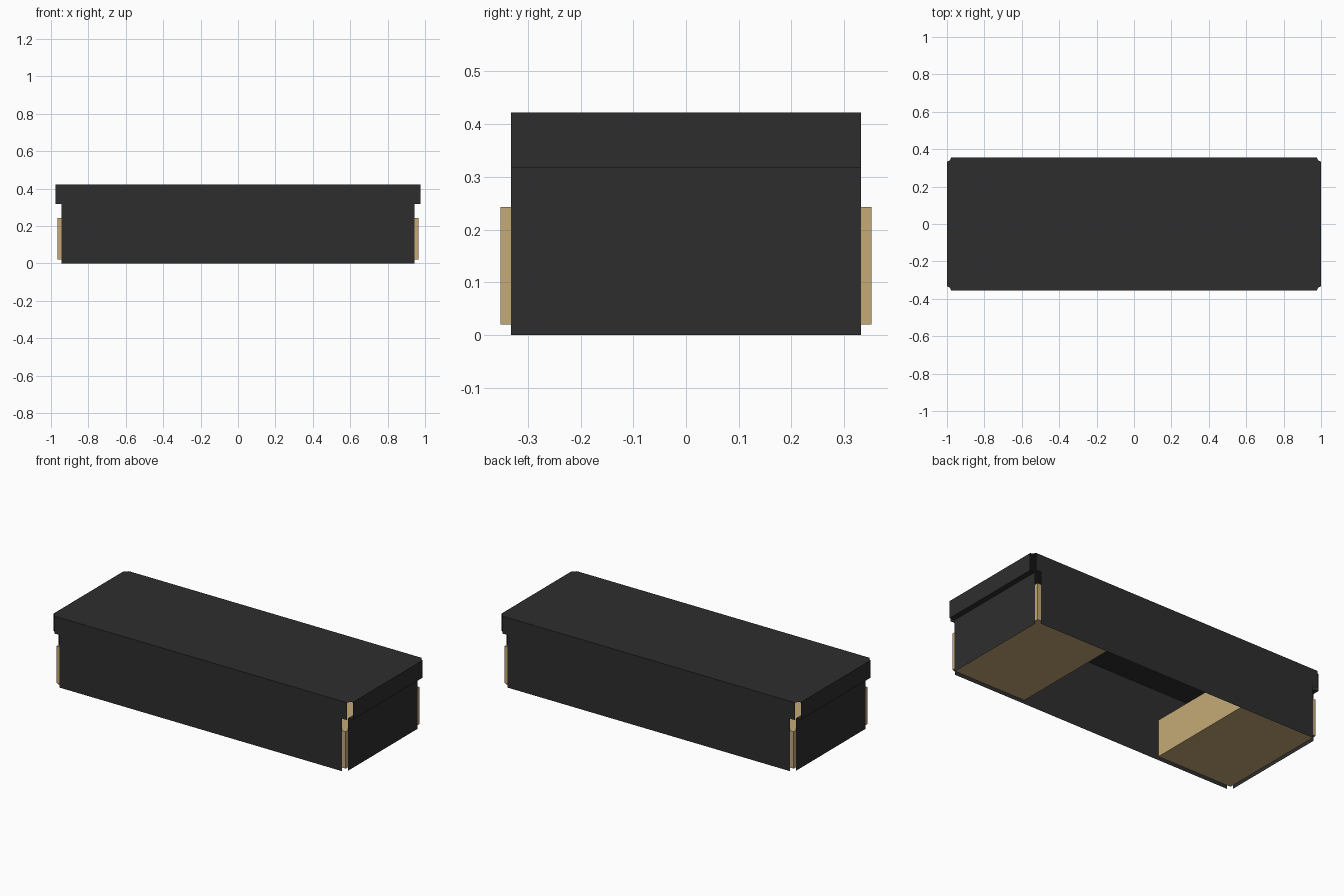
import bpy
import bmesh

old = bpy.data.objects.get("Cube")
if old:
    bpy.data.objects.remove(old, do_unlink=True)


def material(name, rgb):
    mat = bpy.data.materials.new(name)
    mat.use_nodes = True
    color = (*rgb, 1)
    mat.diffuse_color = color
    mat.node_tree.nodes["Principled BSDF"].inputs["Base Color"].default_value = color
    return mat


charcoal = material("charcoal fabric", (0.027, 0.027, 0.027))
wood = material("pale wood", (0.56, 0.40, 0.18))

# Overall sizes: panel planes and the overhang under the lid
X, Y, H = 1.0, 0.355, 0.422
STEP_Z, OVERHANG, GAP = 0.317, 0.033, 0.023


def finish(name, bm, mat):
    mesh = bpy.data.meshes.new(name)
    bm.to_mesh(mesh)
    bm.free()
    mesh.materials.append(mat)
    obj = bpy.data.objects.new(name, mesh)
    bpy.context.collection.objects.link(obj)
    return obj


def sheet(name, points):
    bm = bmesh.new()
    bm.faces.new([bm.verts.new(p) for p in points])
    return finish(name, bm, charcoal)


def box(name, low, high, mat):
    bm = bmesh.new()
    bmesh.ops.create_cube(bm, size=1)
    for v in bm.verts:
        v.co = [(l + h) / 2 + c * (h - l) for l, h, c in zip(low, high, v.co)]
    return finish(name, bm, mat)


# Lid top with small notched corners
quarter = [(X, Y - GAP), (X - 0.016, Y - 0.014), (X - GAP, Y)]
outline = []
for sx, sy in ((1, 1), (-1, 1), (-1, -1), (1, -1)):
    corner = [(x * sx, y * sy, H) for x, y in quarter]
    outline += corner if sx * sy > 0 else corner[::-1]
sheet("lid_top", outline)

# Long front and back panels, stepped out under the lid
lid_x, body_x = X - GAP, X - GAP - OVERHANG
half = [(body_x, 0), (body_x, STEP_Z), (lid_x, STEP_Z), (lid_x, H)]
profile = half + [(-x, z) for x, z in reversed(half)]
for name, side in (("front_panel", -1), ("back_panel", 1)):
    sheet(name, [(x * -side, side * Y, z) for x, z in profile])

# End panels: body, lip under the lid, lid edge
end_x, end_y = X - OVERHANG, Y - GAP
end_profile = [(end_x, 0), (end_x, STEP_Z), (X, STEP_Z), (X, H)]
for name, side in (("left", 1), ("right", -1)):
    bm = bmesh.new()
    rows = [[bm.verts.new((side * x, side * y, z)) for y in (-end_y, end_y)]
            for x, z in end_profile]
    for a, b in zip(rows, rows[1:]):
        bm.faces.new((a[0], a[1], b[1], b[0]))
    finish(name + "_end_panel", bm, charcoal)

    # Wooden support block inside each end
    inner, outer = 0.465, end_x - 0.002
    xs = sorted((side * inner, side * outer))
    box(name + "_support_block", (xs[0], -Y + 0.003, 0.02),
        (xs[1], Y - 0.003, 0.243), wood)
